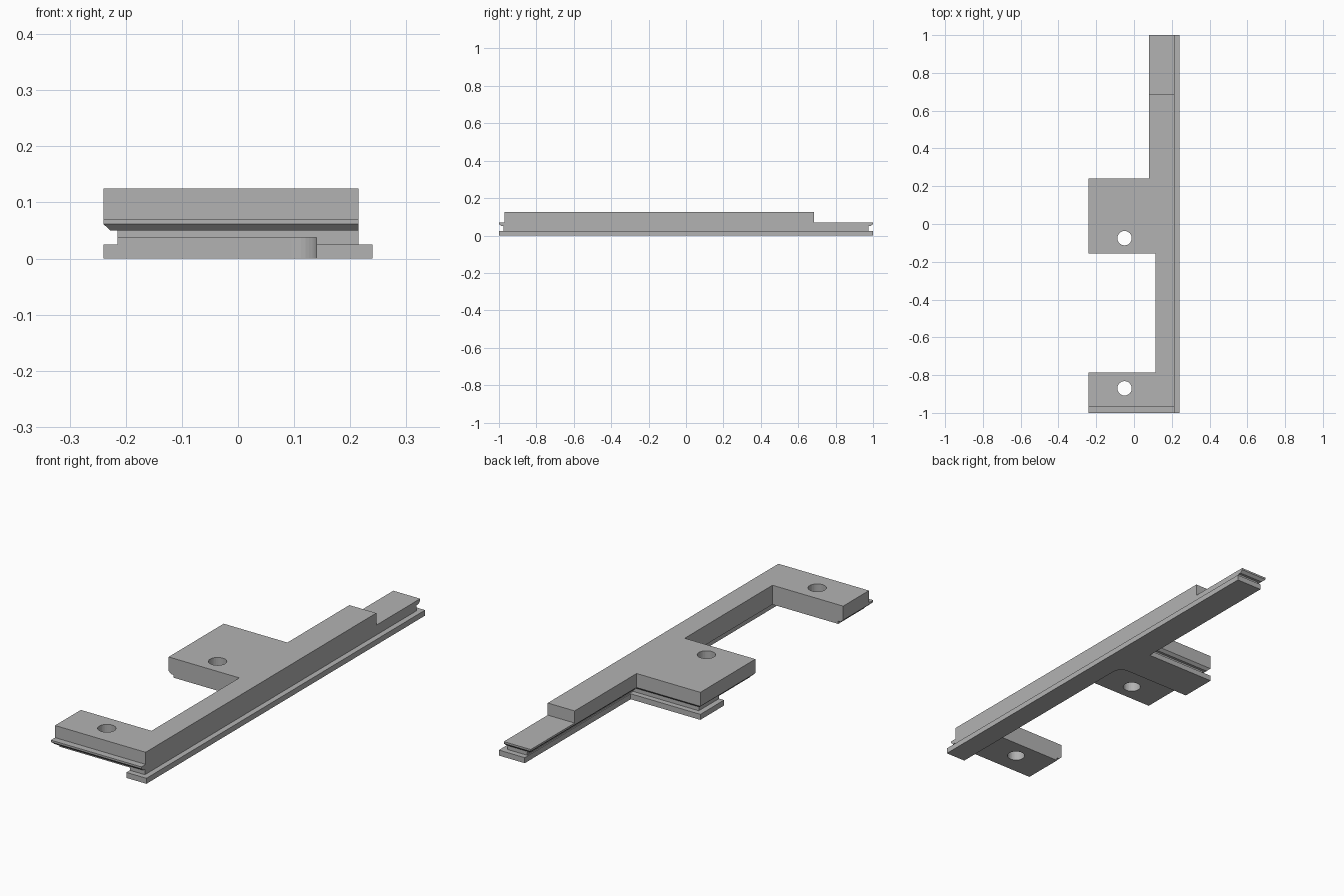
import bpy, bmesh, math

cube = bpy.data.objects.get("Cube")
if cube:
    bpy.data.objects.remove(cube, do_unlink=True)

# Single plain grey
grey = bpy.data.materials.new("plain_grey")
grey.use_nodes = True
colour = (0.45, 0.45, 0.45, 1)
grey.diffuse_color = colour
grey.node_tree.nodes["Principled BSDF"].inputs["Base Color"].default_value = colour


def loft(name, lower, z0, upper, z1):
    """Closed solid between two outlines with equal point counts."""
    bm = bmesh.new()
    a = [bm.verts.new((x, y, z0)) for x, y in lower]
    b = [bm.verts.new((x, y, z1)) for x, y in upper]
    bm.faces.new(a[::-1])
    bm.faces.new(b)
    n = len(a)
    for i in range(n):
        j = (i + 1) % n
        bm.faces.new((a[i], a[j], b[j], b[i]))
    bmesh.ops.recalc_face_normals(bm, faces=bm.faces)
    mesh = bpy.data.meshes.new(name)
    bm.to_mesh(mesh)
    bm.free()
    mesh.materials.append(grey)
    obj = bpy.data.objects.new(name, mesh)
    bpy.context.collection.objects.link(obj)
    return obj


def plate(name, outline, z0, z1):
    return loft(name, outline, z0, outline, z1)


def bracket(front, back, inset=0.0):
    """Rail with a front arm and a middle tab; inset trims the outer edges."""
    left, step, tab = -0.24 + inset, 0.08 + inset, 0.24 - inset
    f, b = front + inset, back - inset
    return [(0.215, f), (0.215, b), (step, b), (step, tab), (left, tab),
            (left, -0.155), (0.115, -0.155), (0.115, -0.785),
            (left, -0.785), (left, f)]


def foot(right, end, back_left, tab_left, tab_back, r=0.045):
    """Lower rail with a short tab and a filleted inner corner."""
    arc = [(0.14 - r + r * math.sin(t), 0.07 - r + r * math.cos(t))
           for t in (math.pi / 2 * i / 8 for i in range(9))]
    return [(right, -end), (right, end), (back_left, end),
            (back_left, tab_back), (tab_left, tab_back),
            (tab_left, 0.07)] + arc + [(0.14, -end)]


# Lower flange and the recessed neck above it
plate("base_flange", foot(0.24, 1, 0.11, -0.24, 0.24), 0, 0.025)
plate("base_neck", foot(0.215, 0.975, 0.115, -0.215, 0.215), 0.025, 0.0375)

# Upper bracket: recessed underside, chamfered lip and thick body
lip = bracket(-1, 1)
drilled = [
    plate("underside_plate", bracket(-1, 1, 0.025), 0.0375, 0.05),
    loft("lip_chamfer", bracket(-1, 1, 0.0125), 0.05, lip, 0.0615),
    plate("lip", lip, 0.0615, 0.07),
    plate("upper_body", bracket(-0.97, 0.685), 0.07, 0.125),
]

# Screw holes through the arm and the tab
cutters = []
for y in (-0.075, -0.87):
    ring = [(-0.05 + 0.038 * math.cos(math.tau * i / 32),
             y + 0.038 * math.sin(math.tau * i / 32)) for i in range(32)]
    cutters.append(plate("hole_cutter", ring, -0.1, 0.2))
    cutters[-1].hide_render = True
for obj in drilled:
    for cutter in cutters:
        mod = obj.modifiers.new("hole", "BOOLEAN")
        mod.operation = "DIFFERENCE"
        mod.solver = "EXACT"
        mod.object = cutter
bpy.context.view_layer.update()
graph = bpy.context.evaluated_depsgraph_get()
cut_meshes = [bpy.data.meshes.new_from_object(o.evaluated_get(graph)) for o in drilled]
for obj, mesh in zip(drilled, cut_meshes):
    obj.modifiers.clear()
    obj.data = mesh
for cutter in cutters:
    bpy.data.objects.remove(cutter, do_unlink=True)
